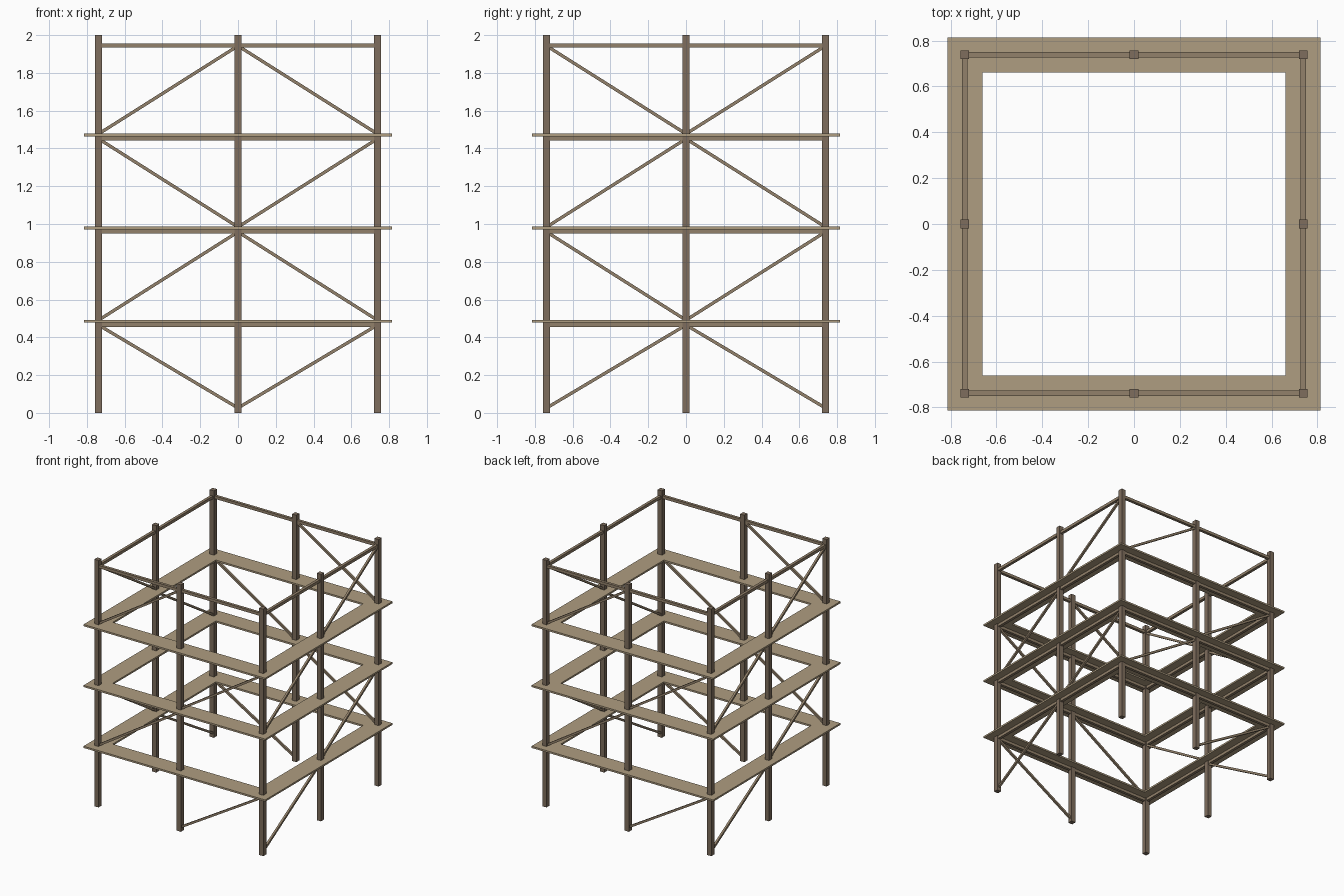
import bpy, bmesh
from mathutils import Vector, Matrix

if "Cube" in bpy.data.objects:
    bpy.data.objects.remove(bpy.data.objects["Cube"])

R = 0.738                                # post line distance from centre
BEAMS = [0.467, 0.960, 1.453, 1.945]     # beam centre heights, last is the top rail


def material(name, color):
    m = bpy.data.materials.new(name)
    m.diffuse_color = (*color, 1)
    m.use_nodes = True
    m.node_tree.nodes["Principled BSDF"].inputs["Base Color"].default_value = m.diffuse_color
    return m


POST = material("dark_wood", (0.21, 0.155, 0.11))
BEAM = material("mid_wood", (0.29, 0.22, 0.145))
DECK = material("pale_wood", (0.43, 0.34, 0.22))


def finish(name, bm, mat):
    me = bpy.data.meshes.new(name)
    bm.to_mesh(me)
    bm.free()
    me.materials.append(mat)
    ob = bpy.data.objects.new(name, me)
    bpy.context.collection.objects.link(ob)
    return ob


def bar(name, a, b, w, mat):
    """Square bar of width w from a to b."""
    a, b = Vector(a), Vector(b)
    d = b - a
    x = d.normalized()
    up = Vector((0, 0, 1)) if abs(x.z) < 0.99 else Vector((0, 1, 0))
    y = up.cross(x).normalized()
    z = x.cross(y)
    rot = Matrix((x, y, z)).transposed().to_4x4()
    bm = bmesh.new()
    bmesh.ops.create_cube(bm, size=1, matrix=Matrix.Translation((a + b) / 2)
                          @ rot @ Matrix.Diagonal((d.length, w, w, 1)))
    return finish(name, bm, mat)


def deck(name, z, outer, inner, t):
    """Square walkway ring."""
    bm = bmesh.new()
    signs = [(-1, -1), (1, -1), (1, 1), (-1, 1)]
    rings = [[bm.verts.new((sx * r, sy * r, z + h)) for sx, sy in signs]
             for r, h in ((outer, -t / 2), (outer, t / 2), (inner, t / 2), (inner, -t / 2))]
    for k in range(4):
        p, q = rings[k], rings[(k + 1) % 4]
        for i in range(4):
            j = (i + 1) % 4
            bm.faces.new((p[i], p[j], q[j], q[i]))
    bmesh.ops.recalc_face_normals(bm, faces=bm.faces)
    return finish(name, bm, DECK)


# Stations counter-clockwise from the front left corner
stations = [(-R, -R), (0, -R), (R, -R), (R, 0), (R, R), (0, R), (-R, R), (-R, 0)]

# Posts
for i, (x, y) in enumerate(stations):
    bar(f"post_{i}", (x, y, 0), (x, y, 2), 0.038, POST)

for lv, z in enumerate(BEAMS):
    # Beams around the perimeter and the top guard rail
    for i in range(0, 8, 2):
        a, b = stations[i], stations[(i + 2) % 8]
        bar(f"{'top_rail' if lv == 3 else 'beam'}_{lv}_{i}", (*a, z), (*b, z), 0.023, BEAM)
    # Walkways resting on the beams
    if lv < 3:
        deck(f"walkway_{lv}", z + 0.0185, 0.814, 0.66, 0.014)
    # Diagonal braces, one per side, swapping bays on each storey
    low = BEAMS[lv - 1] + 0.024 if lv else 0.026
    for i in ((1, 2, 5, 6) if lv % 2 == 0 else (0, 3, 4, 7)):
        bar(f"brace_{lv}_{i}", (*stations[i], low), (*stations[(i + 1) % 8], z - 0.002), 0.017, BEAM)
